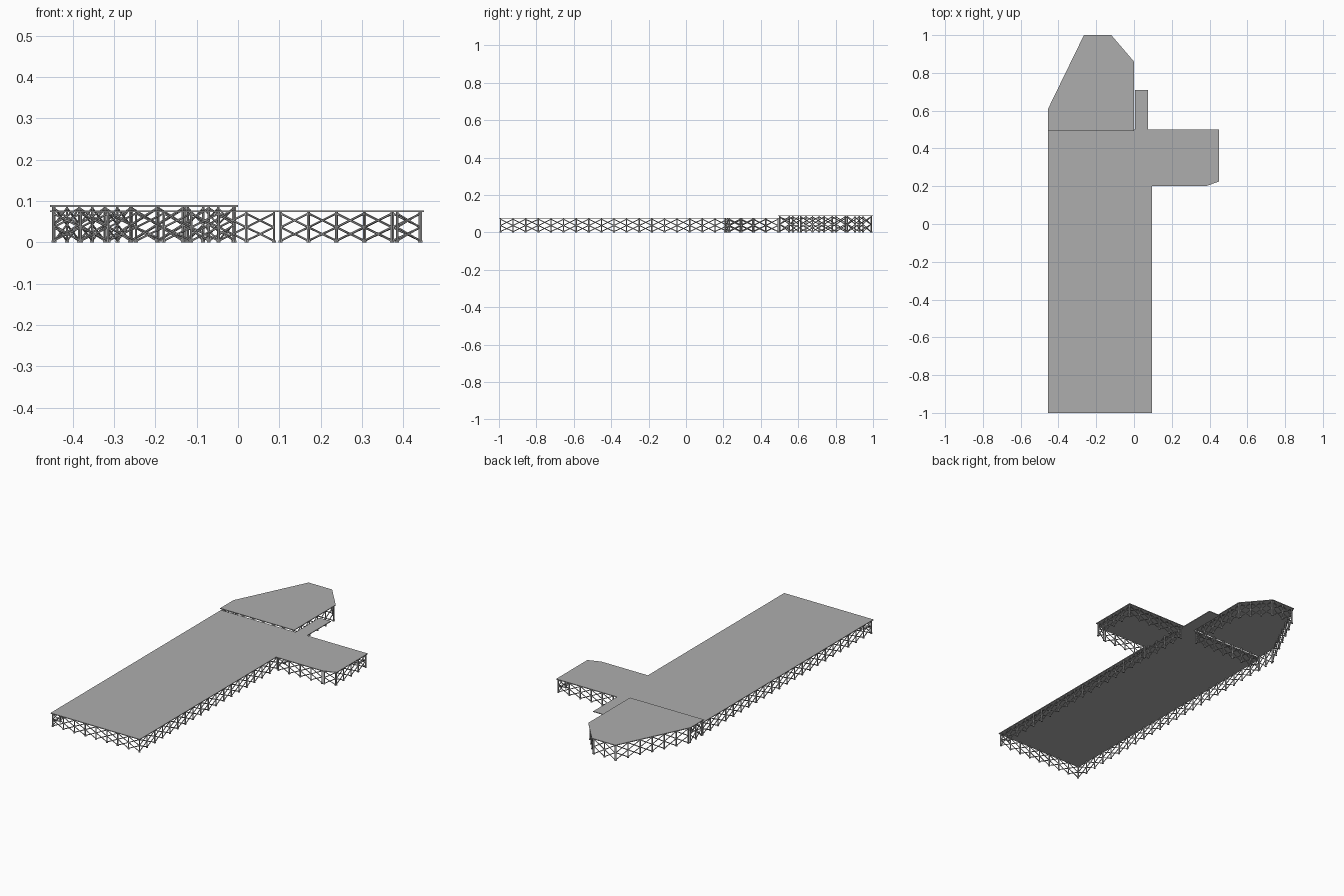
import bpy, bmesh, math
from mathutils import Vector

if "Cube" in bpy.data.objects:
    bpy.data.objects.remove(bpy.data.objects["Cube"])

grey = bpy.data.materials.new("platform grey")
grey.diffuse_color = (0.42, 0.42, 0.42, 1)
grey.use_nodes = True
grey.node_tree.nodes["Principled BSDF"].inputs["Base Color"].default_value = grey.diffuse_color

DECK_T = 0.004   # deck plate thickness
INSET = 0.008    # truss distance inside the deck edge
BAY = 0.067      # spacing of the posts


def finish(bm, name):
    mesh = bpy.data.meshes.new(name)
    bm.to_mesh(mesh)
    bm.free()
    mesh.materials.append(grey)
    obj = bpy.data.objects.new(name, mesh)
    bpy.context.collection.objects.link(obj)


def deck(name, outline, top):
    bm = bmesh.new()
    face = bm.faces.new([bm.verts.new((x, y, top - DECK_T)) for x, y in outline])
    ext = bmesh.ops.extrude_face_region(bm, geom=[face])
    moved = [v for v in ext["geom"] if isinstance(v, bmesh.types.BMVert)]
    bmesh.ops.translate(bm, verts=moved, vec=(0, 0, DECK_T))
    bmesh.ops.recalc_face_normals(bm, faces=bm.faces)
    finish(bm, name)


def tube(bm, a, b, radius):
    """Six-sided bar from a to b."""
    d = b - a
    res = bmesh.ops.create_cone(bm, cap_ends=True, segments=6, radius1=radius,
                                radius2=radius, depth=d.length)
    mat = d.to_track_quat('Z', 'Y').to_matrix().to_4x4()
    mat.translation = (a + b) / 2
    bmesh.ops.transform(bm, matrix=mat, verts=res["verts"])


def trusses(name, outline, top, skip=()):
    """Posts and stacked cross braces inside every edge of a CCW outline."""
    bm = bmesh.new()
    h = top - DECK_T
    count = len(outline)
    for i in range(count):
        if i in skip:
            continue
        a = Vector((*outline[i], 0))
        b = Vector((*outline[(i + 1) % count], 0))
        d = (b - a).normalized()
        n = Vector((-d.y, d.x, 0))
        a, b = a + (d + n) * INSET, b + (n - d) * INSET
        bays = max(1, round((b - a).length / BAY))
        pts = [a.lerp(b, k / bays) for k in range(bays + 1)]
        for p in pts:
            tube(bm, p, p + Vector((0, 0, h)), 0.0033)
            tube(bm, p, p + Vector((0, 0, 0.004)), 0.0055)   # foot
        low, mid, high = 0.004, h / 2, h - 0.003
        for p, q in zip(pts, pts[1:]):
            for z0, z1 in ((low, mid), (mid, high), (mid, low), (high, mid)):
                tube(bm, p + Vector((0, 0, z0)), q + Vector((0, 0, z1)), 0.0024)
    finish(bm, name)


LOW, HIGH = 0.077, 0.09

# Main long platform (rear edge is carried by the upper platform truss)
main = [(-0.455, -1), (0.095, -1), (0.095, 0.5), (-0.455, 0.5)]
deck("main_deck", main, LOW)
trusses("main_truss", main, LOW, skip=(2,))

# Side arm with a clipped corner
arm = [(0.095, 0.2), (0.38, 0.2), (0.45, 0.225), (0.45, 0.5), (0.095, 0.5)]
deck("side_arm_deck", arm, LOW)
trusses("side_arm_truss", arm, LOW, skip=(4,))

# Narrow walkway beside the raised platform
deck("walkway_deck", [(0.005, 0.5), (0.075, 0.5), (0.075, 0.71), (0.005, 0.71)], LOW)

# Raised rear platform with tapered end
upper = [(-0.455, 0.493), (0.0, 0.493), (0.0, 0.86), (-0.12, 1.0),
         (-0.265, 1.0), (-0.455, 0.61)]
deck("raised_deck", upper, HIGH)
trusses("raised_truss", upper, HIGH)
